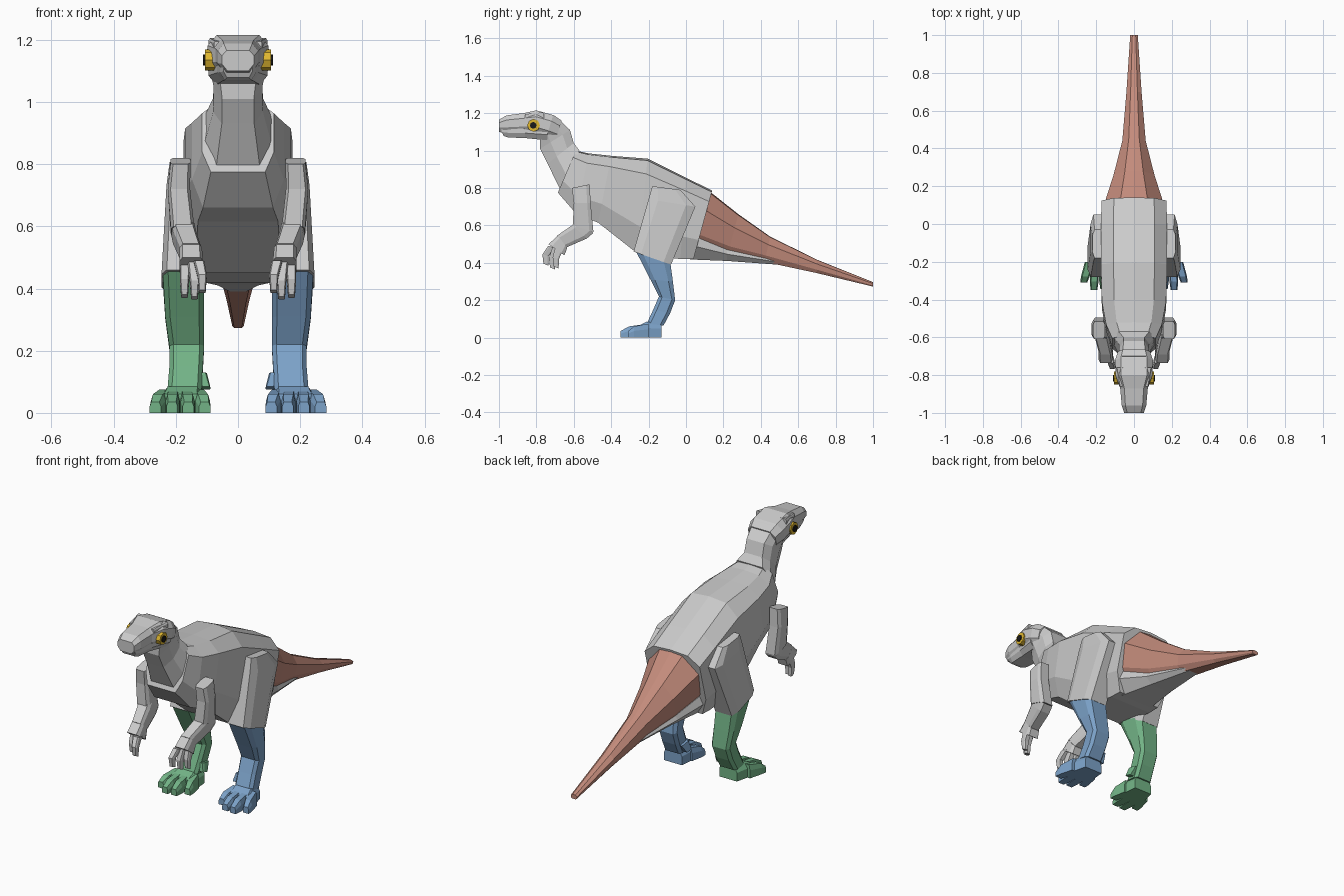
import bpy, bmesh, math

# half cross-sections: (fraction of half width, fraction from top/front to bottom/back)
BODY = [(0, 0), (0.62, 0.02), (1, 0.16), (1, 0.72), (0.76, 1)]
HEAD = [(0.7, 0), (1, 0.25), (1, 0.65), (0.65, 1)]
JAW = [(1, 0), (1, 0.5), (0.75, 1)]
TAIL = [(0, 0), (0.45, 0.02), (1, 0.32), (0.92, 0.75), (0.6, 1)]
RUMP = [(0.9, 0), (1, 0.4), (0.65, 1)]
LIMB = [(0.75, 0), (1, 0.2), (1, 0.8), (0.75, 1)]
TOE = [(0.7, 0), (1, 0.4), (1, 1)]


def material(name, color):
    m = bpy.data.materials.new(name)
    m.diffuse_color = (*color, 1)
    return m


RED = material("tail_red", (0.55, 0.26, 0.20))
BLUE = material("leg_blue", (0.20, 0.36, 0.58))
GREEN = material("leg_green", (0.17, 0.45, 0.24))
YELLOW = material("eye_yellow", (0.75, 0.48, 0.03))
BLACK = material("pupil_black", (0.01, 0.01, 0.01))


def loft(name, half, rings, side=1, mat=None):
    """Skin rings of (top y, top z, bottom y, bottom z, half width, centre x)."""
    section = half + [(-u, v) for u, v in reversed(half) if u > 0]
    bm = bmesh.new()
    loops = []
    for r in rings:
        ty, tz, by, bz, w = r[:5]
        cx = r[5] if len(r) > 5 else 0
        loops.append([bm.verts.new((side * (cx + u * w), ty + (by - ty) * v, tz + (bz - tz) * v))
                      for u, v in section])
    n = len(section)
    for a, b in zip(loops, loops[1:]):
        for i in range(n):
            j = (i + 1) % n
            bm.faces.new((a[i], a[j], b[j], b[i]))
    bm.faces.new(loops[0])
    bm.faces.new(loops[-1])
    bmesh.ops.recalc_face_normals(bm, faces=bm.faces)
    me = bpy.data.meshes.new(name)
    bm.to_mesh(me)
    bm.free()
    if mat:
        me.materials.append(mat)
    ob = bpy.data.objects.new(name, me)
    bpy.context.collection.objects.link(ob)
    return ob


def disc(name, x, y, z, radius, depth, mat):
    bpy.ops.mesh.primitive_cylinder_add(vertices=8, radius=radius, depth=depth,
                                        location=(x, y, z), rotation=(0, math.pi / 2, 0))
    ob = bpy.context.object
    ob.name = name
    ob.data.materials.append(mat)


# torso, lower rump and tail
loft("torso", BODY, [
    (-0.59, 1.00, -0.685, 0.775, 0.115), (-0.52, 0.985, -0.585, 0.66, 0.148),
    (-0.40, 0.972, -0.47, 0.615, 0.17), (-0.205, 0.957, -0.26, 0.45, 0.175),
    (0.0, 0.855, -0.03, 0.42, 0.175), (0.14, 0.786, 0.04, 0.42, 0.172)])
loft("rump", RUMP, [
    (0.05, 0.54, 0.02, 0.418, 0.155), (0.22, 0.47, 0.22, 0.41, 0.10), (0.50, 0.41, 0.52, 0.388, 0.035)])
loft("tail", TAIL, [
    (0.135, 0.775, 0.04, 0.48, 0.158), (0.28, 0.66, 0.22, 0.43, 0.108),
    (0.45, 0.54, 0.42, 0.405, 0.062), (0.70, 0.417, 0.70, 0.345, 0.04),
    (1.0, 0.297, 1.0, 0.273, 0.02)], mat=RED)

# neck, skull and lower jaw
loft("neck", HEAD, [
    (-0.57, 1.0, -0.655, 0.755, 0.115), (-0.60, 1.04, -0.74, 0.93, 0.08),
    (-0.62, 1.11, -0.78, 1.01, 0.078), (-0.70, 1.185, -0.78, 1.075, 0.09)])
loft("skull", HEAD, [
    (-0.665, 1.16, -0.70, 1.05, 0.085), (-0.71, 1.19, -0.75, 1.06, 0.1),
    (-0.80, 1.215, -0.81, 1.08, 0.098), (-0.87, 1.20, -0.87, 1.09, 0.073),
    (-0.96, 1.188, -0.96, 1.09, 0.065), (-1.0, 1.165, -1.0, 1.10, 0.052)])
loft("lower_jaw", JAW, [
    (-0.74, 1.115, -0.74, 1.055, 0.095), (-0.86, 1.12, -0.86, 1.067, 0.068),
    (-0.95, 1.12, -0.95, 1.07, 0.058), (-0.992, 1.12, -0.975, 1.078, 0.047)])

for side, label, mat in ((1, "left", BLUE), (-1, "right", GREEN)):
    # eyes and brows
    disc(label + "_eye", side * 0.09, -0.815, 1.135, 0.034, 0.032, YELLOW)
    disc(label + "_pupil", side * 0.1, -0.817, 1.135, 0.018, 0.024, BLACK)
    loft(label + "_brow", LIMB, [
        (-0.76, 1.205, -0.76, 1.165, 0.02, 0.075), (-0.86, 1.195, -0.86, 1.17, 0.015, 0.062)], side)

    # hind leg
    loft(label + "_thigh", LIMB, [
        (-0.18, 0.81, -0.03, 0.79, 0.045, 0.175), (-0.20, 0.74, 0.05, 0.70, 0.06, 0.17),
        (-0.28, 0.46, -0.08, 0.39, 0.068, 0.178)], side)
    loft(label + "_shin", LIMB, [
        (-0.272, 0.47, -0.085, 0.41, 0.066, 0.176), (-0.19, 0.31, -0.07, 0.30, 0.062, 0.172),
        (-0.145, 0.22, -0.058, 0.20, 0.056, 0.165), (-0.175, 0.15, -0.085, 0.13, 0.054, 0.167),
        (-0.21, 0.075, -0.12, 0.065, 0.055, 0.172)], side, mat)
    loft(label + "_foot", TOE, [
        (-0.13, 0.08, -0.13, 0, 0.055, 0.172), (-0.21, 0.085, -0.21, 0, 0.068, 0.178),
        (-0.26, 0.06, -0.26, 0, 0.075, 0.185)], side, mat)
    # toes: root x, tip x, tip y
    for i, (x0, x1, y1) in enumerate(((0.125, 0.107, -0.30), (0.165, 0.16, -0.345),
                                      (0.208, 0.212, -0.35), (0.238, 0.266, -0.31))):
        ym = -0.2 + (y1 + 0.2) * 0.7
        loft(f"{label}_toe_{i + 1}", TOE, [
            (-0.2, 0.075, -0.2, 0, 0.022, x0), (ym, 0.06, ym, 0, 0.023, x0 * 0.3 + x1 * 0.7),
            (y1, 0.035, y1, 0, 0.018, x1)], side, mat)
    loft(label + "_dewclaw", LIMB, [
        (-0.17, 0.13, -0.11, 0.12, 0.02, 0.12), (-0.18, 0.085, -0.14, 0.075, 0.014, 0.103)], side, mat)

    # arm
    loft(label + "_upper_arm", LIMB, [
        (-0.61, 0.80, -0.515, 0.82, 0.032, 0.185), (-0.60, 0.72, -0.51, 0.72, 0.036, 0.19),
        (-0.605, 0.60, -0.495, 0.565, 0.038, 0.178)], side)
    loft(label + "_forearm", LIMB, [
        (-0.585, 0.625, -0.495, 0.56, 0.037, 0.178), (-0.61, 0.60, -0.53, 0.53, 0.037, 0.172),
        (-0.69, 0.545, -0.645, 0.48, 0.034, 0.152)], side)
    loft(label + "_hand", LIMB, [
        (-0.685, 0.545, -0.635, 0.48, 0.036, 0.152), (-0.735, 0.50, -0.65, 0.44, 0.038, 0.15)], side)
    # fingers: root x, root y, tip x, tip y, tip z
    for i, (x0, y0, x1, y1, z1) in enumerate(((0.125, -0.715, 0.115, -0.75, 0.395),
                                              (0.145, -0.69, 0.14, -0.715, 0.375),
                                              (0.17, -0.675, 0.172, -0.695, 0.38))):
        loft(f"{label}_finger_{i + 1}", LIMB, [
            (y0 - 0.022, 0.49, y0 + 0.022, 0.48, 0.017, x0),
            (y1 - 0.018, z1 + 0.05, y1 + 0.016, z1 + 0.04, 0.015, x1),
            (y1 - 0.012, z1, y1 + 0.014, z1 - 0.01, 0.011, x1)], side)
